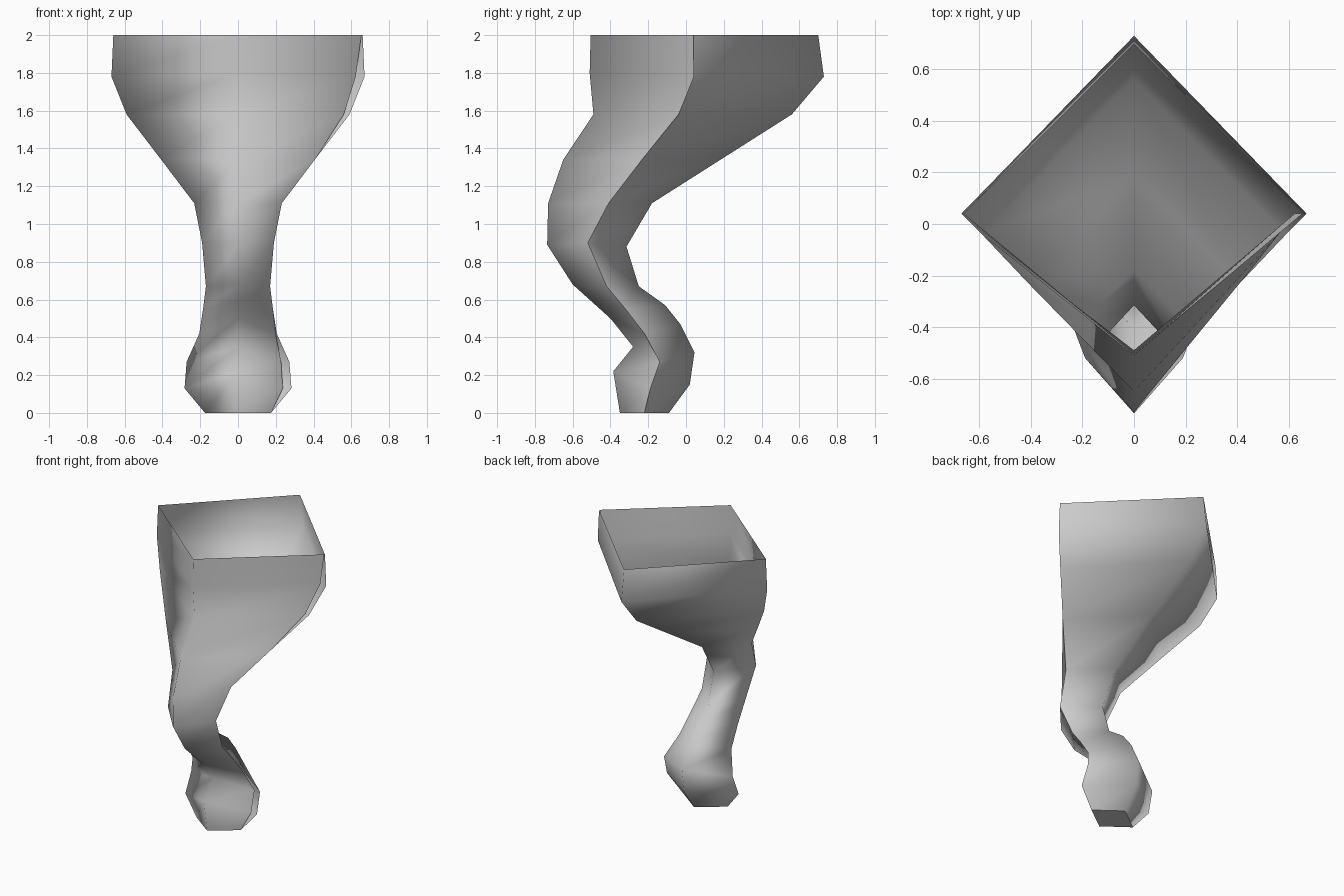
import bpy
import bmesh

cube = bpy.data.objects.get("Cube")
if cube:
    bpy.data.objects.remove(cube, do_unlink=True)

grey = bpy.data.materials.new("plain grey")
grey.use_nodes = True
colour = (0.6, 0.6, 0.6, 1)
grey.diffuse_color = colour
grey.node_tree.nodes["Principled BSDF"].inputs["Base Color"].default_value = colour

# Each ring: front (y, z), side (x, y, z), back (y, z), seam tuck
rings = [
    ((-.35, 0), (.175, -.22, 0), (-.09, 0), 1),
    ((-.385, .22), (.283, -.19, .13), (.02, .15), .84),
    ((-.28, .35), (.272, -.14, .27), (.045, .32), .84),
    ((-.40, .50), (.205, -.22, .42), (-.03, .47), .97),
    ((-.50, .59), (.185, -.32, .55), (-.11, .57), 1),
    ((-.60, .68), (.17, -.42, .67), (-.25, .67), 1),
    ((-.735, .89), (.19, -.52, .90), (-.315, .88), 1),
    ((-.73, 1.11), (.232, -.41, 1.11), (-.18, 1.11), 1),
    ((-.65, 1.34), (.41, -.23, 1.345), (.19, 1.345), 1),
    ((-.49, 1.58), (.59, -.04, 1.58), (.56, 1.58), .95),
    ((-.51, 1.80), (.67, .04, 1.78), (.73, 1.78), .93),
    ((-.505, 2), (.66, .04, 2), (.70, 2), .99),
]

# Diamond section wrapped from the right seam round the back to the front
bm = bmesh.new()
rows = []
for (fy, fz), (sx, sy, sz), (by, bz), tuck in rings:
    points = [(sx, sy, sz), (0, by, bz), (-sx, sy, sz), (0, fy, fz), (sx * tuck, sy, sz)]
    rows.append([bm.verts.new(p) for p in points])
for low, high in zip(rows, rows[1:]):
    for i in range(4):
        face = bm.faces.new((low[i], low[i + 1], high[i + 1], high[i]))
        face.smooth = True

# Flat sole, with its own corners so its edge stays crisp
bm.faces.new([bm.verts.new(v.co) for v in reversed(rows[0][:4])])

mesh = bpy.data.meshes.new("leg")
bm.to_mesh(mesh)
bm.free()
mesh.materials.append(grey)
leg = bpy.data.objects.new("leg", mesh)
bpy.context.collection.objects.link(leg)
